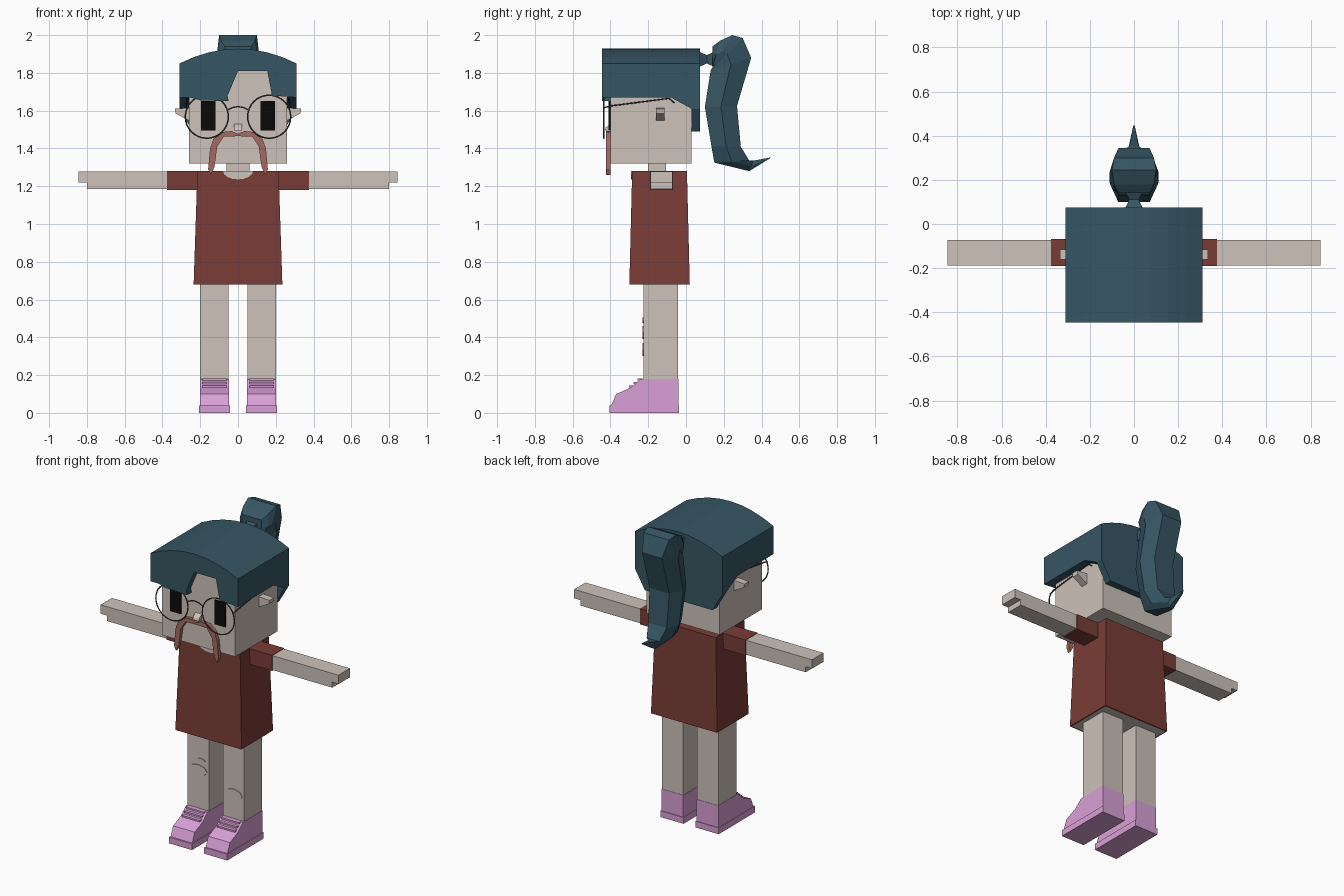
import bpy, bmesh, math
from mathutils import Vector

cube = bpy.data.objects.get("Cube")
if cube:
    bpy.data.objects.remove(cube, do_unlink=True)


def material(name, rgb):
    m = bpy.data.materials.new(name)
    m.use_nodes = True
    m.diffuse_color = (*rgb, 1)
    m.node_tree.nodes["Principled BSDF"].inputs["Base Color"].default_value = (*rgb, 1)
    return m


SKIN = material("skin", (0.61, 0.54, 0.49))
SHIRT = material("dark_red_cloth", (0.195, 0.045, 0.037))
HAIR = material("teal_hair", (0.037, 0.093, 0.127))
PINK = material("pink_shoe", (0.70, 0.35, 0.68))
BROWN = material("reddish_moustache", (0.376, 0.141, 0.122))
BLACK = material("black_eye", (0.003, 0.003, 0.003))
WIRE = material("dark_wire", (0.06, 0.06, 0.06))


def finish(name, bm, *mats):
    bmesh.ops.recalc_face_normals(bm, faces=bm.faces)
    me = bpy.data.meshes.new(name)
    bm.to_mesh(me)
    bm.free()
    for m in mats:
        me.materials.append(m)
    ob = bpy.data.objects.new(name, me)
    bpy.context.collection.objects.link(ob)
    return ob


def loft(name, rings, mat):
    """Closed tube through rings that have equal point counts."""
    bm = bmesh.new()
    loops = [[bm.verts.new(p) for p in ring] for ring in rings]
    n = len(loops[0])
    for a, b in zip(loops, loops[1:]):
        for i in range(n):
            j = (i + 1) % n
            bm.faces.new((a[i], a[j], b[j], b[i]))
    bm.faces.new(loops[0])
    bm.faces.new(loops[-1])
    return finish(name, bm, mat)


def prism(name, pts, axis, a, b, mat):
    """Extrude a 2D outline along x (outline is y,z) or along y (outline is x,z)."""
    place = {"x": lambda p, d: (d, p[0], p[1]), "y": lambda p, d: (p[0], d, p[1])}[axis]
    return loft(name, [[place(p, d) for p in pts] for d in (a, b)], mat)


def box(name, x0, x1, y0, y1, z0, z1, mat):
    return prism(name, [(x0, z0), (x1, z0), (x1, z1), (x0, z1)], "y", y0, y1, mat)


def wire(name, pts, radius, mat):
    cu = bpy.data.curves.new(name, "CURVE")
    cu.dimensions = "3D"
    cu.bevel_depth = radius
    cu.bevel_resolution = 1
    sp = cu.splines.new("POLY")
    sp.points.add(len(pts) - 1)
    for q, p in zip(sp.points, pts):
        q.co = (*p, 1)
    cu.materials.append(mat)
    ob = bpy.data.objects.new(name, cu)
    bpy.context.collection.objects.link(ob)


def flip(pts, s):
    return [(s * x, z) for x, z in pts]


# Head, neck, nose
box("head", -0.26, 0.26, -0.40, 0.03, 1.32, 1.83, SKIN)
box("neck", -0.06, 0.06, -0.20, -0.105, 1.20, 1.33, SKIN)
prism("nose", [(-0.40, 1.495), (-0.43, 1.495), (-0.425, 1.51), (-0.40, 1.53)], "x", -0.022, 0.022, SKIN)

# Hair cap: arched roof, fringe, back panel, side wedges
arch = [(0.31 * t / 4, 1.928 - 0.078 * (t / 4) ** 2) for t in range(4, -5, -1)]
fringe = [(-0.31, 1.67), (-0.255, 1.67), (-0.20, 1.655), (-0.05, 1.65), (-0.055, 1.68),
          (0, 1.81), (0.155, 1.81), (0.18, 1.68), (0.31, 1.67)]
inner = [(-0.31, 1.67), (-0.26, 1.67), (-0.26, 1.83), (0.26, 1.83), (0.26, 1.67), (0.31, 1.67)]
back = [(-0.31, 1.61), (-0.24, 1.49), (0.24, 1.49), (0.31, 1.61)]
prism("hair_fringe", arch + fringe, "y", -0.445, -0.395, HAIR)
prism("hair_top", arch + inner, "y", -0.395, 0.03, HAIR)
prism("hair_back", arch + back, "y", 0.03, 0.075, HAIR)

# Ponytail: tie, then six-sided rings from the tie down to the tip
loft("hair_tie", [[(x * w, y, 1.872 + z * w) for x, z in ((-1, -1), (1, -1), (1, 1), (-1, 1))]
                  for y, w in ((0.07, 0.04), (0.11, 0.022), (0.15, 0.04))], HAIR)
tail = [  # front y,z / rear y,z / middle half width / rear half width
    (0.14, 1.84, 0.14, 1.94, 0.07, 0.07),
    (0.14, 1.83, 0.18, 1.97, 0.10, 0.09),
    (0.14, 1.825, 0.245, 2.0, 0.11, 0.10),
    (0.135, 1.82, 0.30, 1.985, 0.11, 0.09),
    (0.13, 1.81, 0.345, 1.88, 0.11, 0.07),
    (0.10, 1.62, 0.27, 1.625, 0.11, 0.07),
    (0.135, 1.41, 0.29, 1.41, 0.10, 0.065),
    (0.15, 1.325, 0.335, 1.335, 0.07, 0.045),
    (0.335, 1.28, 0.355, 1.335, 0.025, 0.02),
    (0.445, 1.348, 0.447, 1.352, 0.003, 0.003),
]
rings = []
for fy, fz, ry, rz, wm, wr in tail:
    f, r = Vector((0, fy, fz)), Vector((0, ry, rz))
    m, side = (f + r) / 2, Vector((1, 0, 0))
    rings.append([f - side * wm * 0.65, f + side * wm * 0.65, m + side * wm,
                  r + side * wr, r - side * wr, m - side * wm])
loft("ponytail", rings, HAIR)

# Dress: tapered block with a skin-coloured opening below
bm = bmesh.new()
low, high = [[bm.verts.new((x, y, z)) for x, y in ((-w, y0), (w, y0), (w, y1), (-w, y1))]
             for w, y0, y1, z in ((0.235, -0.30, 0.02, 0.68), (0.215, -0.285, 0.005, 1.28))]
for i in range(4):
    j = (i + 1) % 4
    bm.faces.new((low[i], low[j], high[j], high[i]))
bm.faces.new(high)
hem = bm.faces.new(low)
bmesh.ops.recalc_face_normals(bm, faces=bm.faces)
bmesh.ops.inset_region(bm, faces=[hem], thickness=0.012)
hem.material_index = 1
finish("dress", bm, SHIRT, SKIN)
scoop = [(0.08 * math.cos(a), 1.281 - 0.045 * math.sin(a))
         for a in (math.pi * k / 8 for k in range(9))]
prism("neckline", scoop, "y", -0.291, -0.283, SKIN)

# Moustache
half = [(0.085, 1.487), (0.13, 1.45), (0.148, 1.40), (0.158, 1.29), (0.145, 1.26),
        (0.125, 1.30), (0.11, 1.41), (0.075, 1.463)]
prism("moustache", [(0, 1.478), (0.035, 1.492)] + half + [(0, 1.465)] +
      flip(half[::-1], -1) + [(-0.035, 1.492)], "y", -0.423, -0.40, BROWN)

# Glasses bridge
wire("glasses_bridge", [(x, -0.435, 1.622 - 6 * x * x) for x in (-0.06, -0.03, 0, 0.03, 0.06)], 0.004, WIRE)

# Paired parts
for s, side in ((1, "left"), (-1, "right")):
    prism("hair_side_" + side, [(-0.08, 1.67), (0.03, 1.61), (0.03, 1.67)], "x", s * 0.26, s * 0.31, HAIR)
    prism("ear_" + side, flip([(0.255, 1.545), (0.33, 1.585), (0.335, 1.61), (0.255, 1.615)], s),
          "y", -0.16, -0.115, SKIN)
    box("eye_" + side, s * 0.12, s * 0.195, -0.409, -0.40, 1.495, 1.65, BLACK)

    bpy.ops.mesh.primitive_torus_add(location=(s * 0.165, -0.435, 1.568), rotation=(math.pi / 2, 0, 0),
                                     major_radius=0.114, minor_radius=0.004,
                                     major_segments=32, minor_segments=6)
    rim = bpy.context.object
    rim.name = "glasses_rim_" + side
    rim.data.materials.append(WIRE)
    wire("glasses_temple_" + side, [(s * 0.272, -0.435, 1.615), (s * 0.275, -0.40, 1.625),
                                    (s * 0.27, -0.09, 1.665), (s * 0.27, -0.06, 1.64)], 0.004, WIRE)

    # Sleeve, arm with stepped finger end
    box("sleeve_" + side, s * 0.20, s * 0.375, -0.19, -0.068, 1.18, 1.28, SHIRT)
    prism("arm_" + side, flip([(0.30, 1.185), (0.80, 1.185), (0.80, 1.22), (0.845, 1.22),
                               (0.845, 1.277), (0.30, 1.277)], s), "y", -0.187, -0.072, SKIN)

    # Leg, shoe, sole, laces
    box("leg_" + side, s * 0.05, s * 0.20, -0.225, -0.042, 0.05, 0.70, SKIN)
    prism("shoe_" + side, [(-0.40, 0.03), (-0.37, 0.10), (-0.29, 0.135), (-0.24, 0.18),
                           (-0.04, 0.18), (-0.04, 0.03)], "x", s * 0.048, s * 0.202, PINK)
    box("sole_" + side, s * 0.043, s * 0.207, -0.405, -0.036, 0, 0.04, PINK)
    for k in range(3):
        y, z = -0.295 + 0.022 * k, 0.135 + 0.018 * k
        box(f"lace_{side}_{k}", s * 0.062, s * 0.188, y - 0.006, y + 0.02, z, z + 0.01, PINK)


# Knee patches
def patch(name, x, z, w, h):
    pts = [(x + w * math.cos(a), z + h * math.sin(a)) for a in (math.tau * k / 8 for k in range(8))]
    prism(name, pts, "y", -0.229, -0.224, SKIN)


patch("knee_patch_right", -0.125, 0.425, 0.065, 0.035)
patch("knee_patch_small", -0.105, 0.49, 0.033, 0.014)
patch("knee_patch_left", 0.125, 0.335, 0.065, 0.035)
